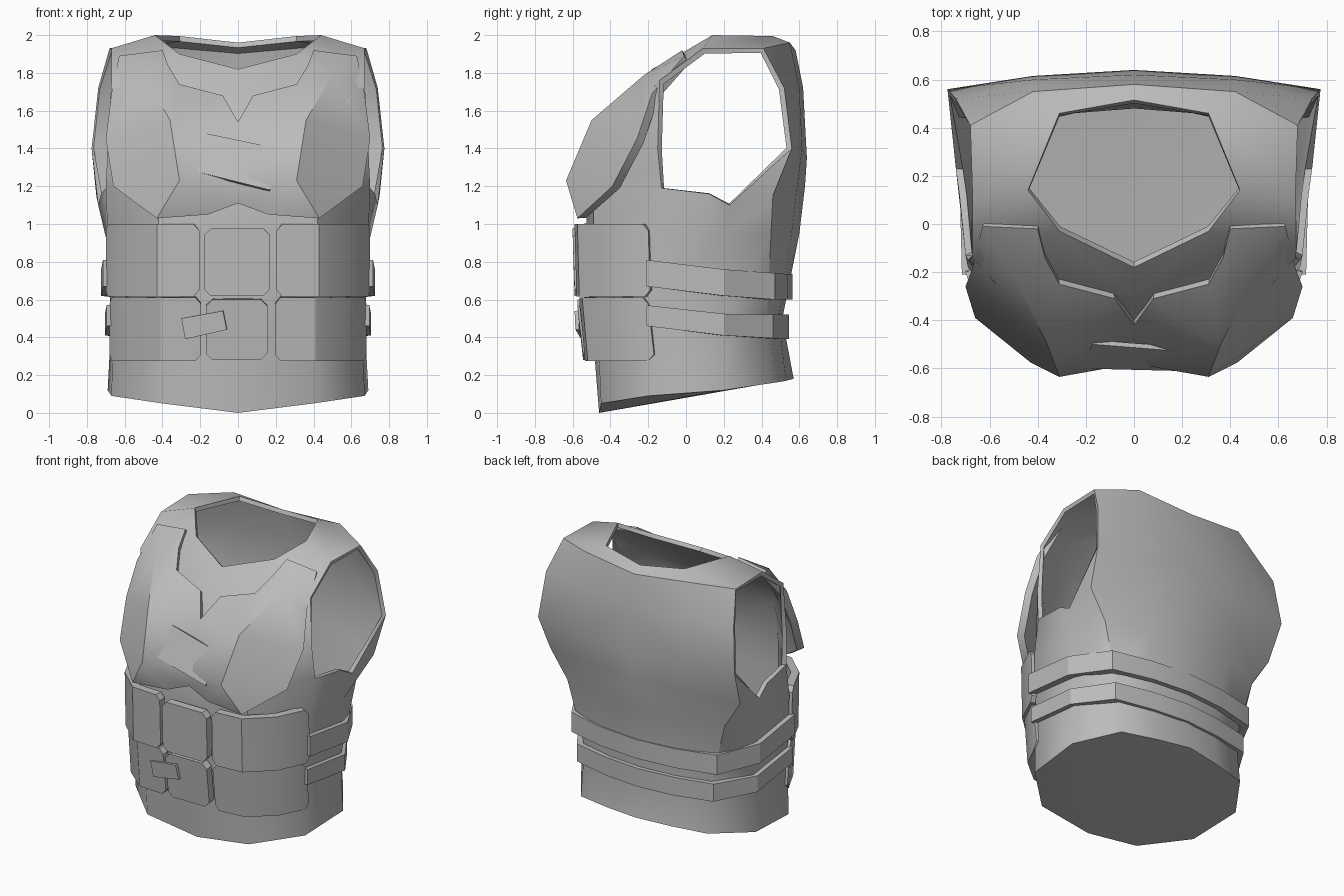
import bpy, bmesh
from mathutils import Vector

if "Cube" in bpy.data.objects:
    bpy.data.objects.remove(bpy.data.objects["Cube"])

grey = bpy.data.materials.new("vest_grey")
grey.diffuse_color = (0.5, 0.5, 0.5, 1)
grey.use_nodes = True
grey.node_tree.nodes["Principled BSDF"].inputs["Base Color"].default_value = grey.diffuse_color


def build(name, pts, faces, thick, mirror=True, angle=0.6):
    """Outer sheet from points and faces, optionally mirrored, thickened inward."""
    bm = bmesh.new()
    right = [bm.verts.new(p) for p in pts]
    sides = [right]
    if mirror:
        sides.append([v if abs(v.co.x) < 1e-5 else bm.verts.new((-v.co.x, v.co.y, v.co.z))
                      for v in right])
    for vs in sides:
        for f in faces:
            try:
                bm.faces.new([vs[i] for i in f])
            except ValueError:
                pass
    bmesh.ops.recalc_face_normals(bm, faces=bm.faces[:])
    bm.normal_update()
    out = 0
    for f in bm.faces:
        c = f.calc_center_median()
        out += f.normal.dot(Vector((c.x, c.y, 0))) * f.calc_area()
    if out < 0:
        bmesh.ops.reverse_faces(bm, faces=bm.faces[:])
    me = bpy.data.meshes.new(name)
    bm.to_mesh(me)
    bm.free()
    me.materials.append(grey)
    ob = bpy.data.objects.new(name, me)
    bpy.context.collection.objects.link(ob)
    mod = ob.modifiers.new("thickness", 'SOLIDIFY')
    mod.thickness = thick
    mod.offset = -1
    bpy.ops.object.select_all(action='DESELECT')
    ob.select_set(True)
    bpy.context.view_layer.objects.active = ob
    bpy.ops.object.convert(target='MESH')
    bpy.ops.object.shade_smooth_by_angle(angle=angle)
    return ob


# --- Vest body: half rings from front centre to back centre ---
rings = [
    [(0, -.46, 0), (.40, -.45, .05), (.67, -.2, .09), (.69, .2, .12),
     (.50, .47, .16), (.25, .53, .17), (0, .57, .18)],
    [(0, -.50, .5), (.41, -.47, .5), (.66, -.2, .5), (.67, .2, .5),
     (.50, .43, .5), (.25, .49, .5), (0, .51, .5)],
    [(0, -.53, .95), (.42, -.49, .95), (.69, -.18, .95), (.70, .2, .93),
     (.62, .45, .95), (.33, .56, .95), (0, .60, .95)],
    [(0, -.52, 1.15), (.42, -.49, 1.15), (.70, -.13, 1.19), (.74, .23, 1.10),
     (.75, .46, 1.15), (.40, .59, 1.2), (0, .63, 1.2)],
]
pts = [p for r in rings for p in r]
faces = [[7 * r + c, 7 * r + c + 1, 7 * r + c + 8, 7 * r + c + 7]
         for r in range(3) for c in range(6) if (r, c) != (2, 2)]
ids = {}


def add(key, *p):
    ids[key] = len(pts)
    pts.append(p)


for k, i in zip(("a0", "a1", "A", "C", "K", "b1", "b0"), range(21, 28)):
    ids[k] = i
ids["w2"], ids["w3"] = 16, 17
add("B", .725, .12, 1.16)
# front panel
add("f0", 0, -.46, 1.45)
add("f1", .42, -.43, 1.45)
add("I", .69, -.15, 1.4)
add("g0", 0, -.30, 1.65)
add("g1", .38, -.22, 1.72)
add("H", .67, -.14, 1.76)
# shoulder and back panel
add("G", .67, .09, 1.93)
add("F", .68, .41, 1.93)
add("E", .74, .52, 1.72)
add("D", .775, .56, 1.4)
add("d1", .42, .615, 1.4)
add("d0", 0, .64, 1.35)
add("e1", .42, .60, 1.72)
add("e0", 0, .62, 1.72)
add("t1", .42, .55, 1.96)
add("t0", 0, .58, 1.92)
# neckline
add("N0", 0, -.18, 1.82)
add("N1", .31, -.03, 1.9)
add("N2", .44, .14, 2.0)
add("N3", .31, .46, 1.995)
add("N4", 0, .515, 1.96)
for f in ("w2 w3 C B A", "a0 a1 f1 f0", "a1 A I f1", "f0 f1 g1 g0", "f1 I H g1",
          "g0 g1 N1 N0", "g1 H N1", "H G N2 N1", "G F N3 N2", "F t1 N3", "t1 t0 N4 N3",
          "C K D", "K b1 d1 D", "b1 b0 d0 d1", "D d1 e1 E", "d1 d0 e0 e1",
          "E e1 t1 F", "e1 e0 t0 t1"):
    faces.append([ids[k] for k in f.split()])
# closed underside, fanned between centre front and centre back
faces += [[0, 1, 2, 3], [0, 3, 6], [3, 4, 5, 6]]
build("vest_body", pts, faces, .03, angle=.75)

# --- Chest plate ---
pts, ids = [], {}
for k, p in {
    "P0": (0, -.42, 1.54), "P1": (.08, -.31, 1.68), "P2": (.31, -.25, 1.74),
    "P3": (.37, -.14, 1.84), "P4": (.40, -.02, 1.92), "P5": (.63, -.01, 1.89),
    "S": (.67, -.18, 1.69), "P6": (.70, -.26, 1.45), "P7": (.66, -.39, 1.2),
    "P8": (.43, -.575, 1.03), "P9": (.16, -.57, 1.05), "P10": (0, -.55, 1.11),
    "Q0": (0, -.58, 1.25), "Q1": (.31, -.635, 1.23), "Q2": (.36, -.50, 1.55),
    "Q4": (.50, -.22, 1.79),
}.items():
    add(k, *p)
plate = ("P10 P9 Q1 Q0", "P9 P8 Q1", "P8 P7 Q1", "P7 P6 Q2 Q1", "Q0 Q1 Q2 P0",
         "P0 Q2 P1", "P1 Q2 P2", "Q2 Q4 P2", "P6 S Q4 Q2", "P2 Q4 P3", "P3 Q4 P4",
         "Q4 P5 P4", "Q4 S P5")
build("chest_plate", pts, [[ids[k] for k in f.split()] for f in plate], .05, angle=.7)


# --- Strips that follow a path: pouches and belts ---
def strip(name, path, lows, highs, thick, lean=0, mirror=True):
    n = len(path)
    p = [(x, y + lean, z) for (x, y), z in zip(path, lows)]
    p += [(x, y, z) for (x, y), z in zip(path, highs)]
    build(name, p, [[i, i + 1, n + i + 1, n + i] for i in range(n - 1)], thick, mirror, .5)


def pouch(name, path, lo, hi, lean, mirror):
    """Strip with clipped corners at both ends."""
    n = len(path)
    cut = [.035 if i in (0, n - 1) else 0 for i in range(n)]
    strip(name, path, [lo + c for c in cut], [hi - c for c in cut], .055, lean, mirror)


pouch("upper_side_pouch", [(.205, -.59), (.235, -.59), (.43, -.575), (.60, -.42),
                           (.69, -.23), (.70, -.2)], .615, 1.0, .01, True)
pouch("lower_side_pouch", [(.195, -.565), (.225, -.565), (.41, -.55), (.58, -.41),
                           (.67, -.23), (.68, -.2)], .275, .61, .03, True)
pouch("upper_centre_pouch", [(-.18, -.60), (-.145, -.60), (.135, -.60), (.17, -.60)],
      .62, .975, .01, False)
pouch("lower_centre_pouch", [(-.17, -.575), (-.135, -.575), (.12, -.575), (.155, -.575)],
      .28, .6, .03, False)

strip("upper_belt", [(.715, -.21), (.725, .2), (.575, .47), (.29, .54), (0, .565)],
      [.67, .62, .60, .60, .60], [.81, .76, .74, .735, .735], .05)
strip("lower_belt", [(.695, -.21), (.705, .2), (.54, .46), (.27, .52), (0, .545)],
      [.46, .41, .395, .39, .39], [.57, .525, .52, .52, .52], .045)

# --- Small tilted patches ---
build("chest_patch", [(-.17, -.50, 1.48), (.21, -.53, 1.40), (.17, -.61, 1.18),
                      (-.23, -.60, 1.28)], [[0, 1, 2, 3]], .02, False)
build("pouch_tab", [(-.30, -.56, .50), (-.08, -.59, .54), (-.06, -.585, .44),
                    (-.28, -.555, .39)], [[0, 1, 2, 3]], .02, False)
